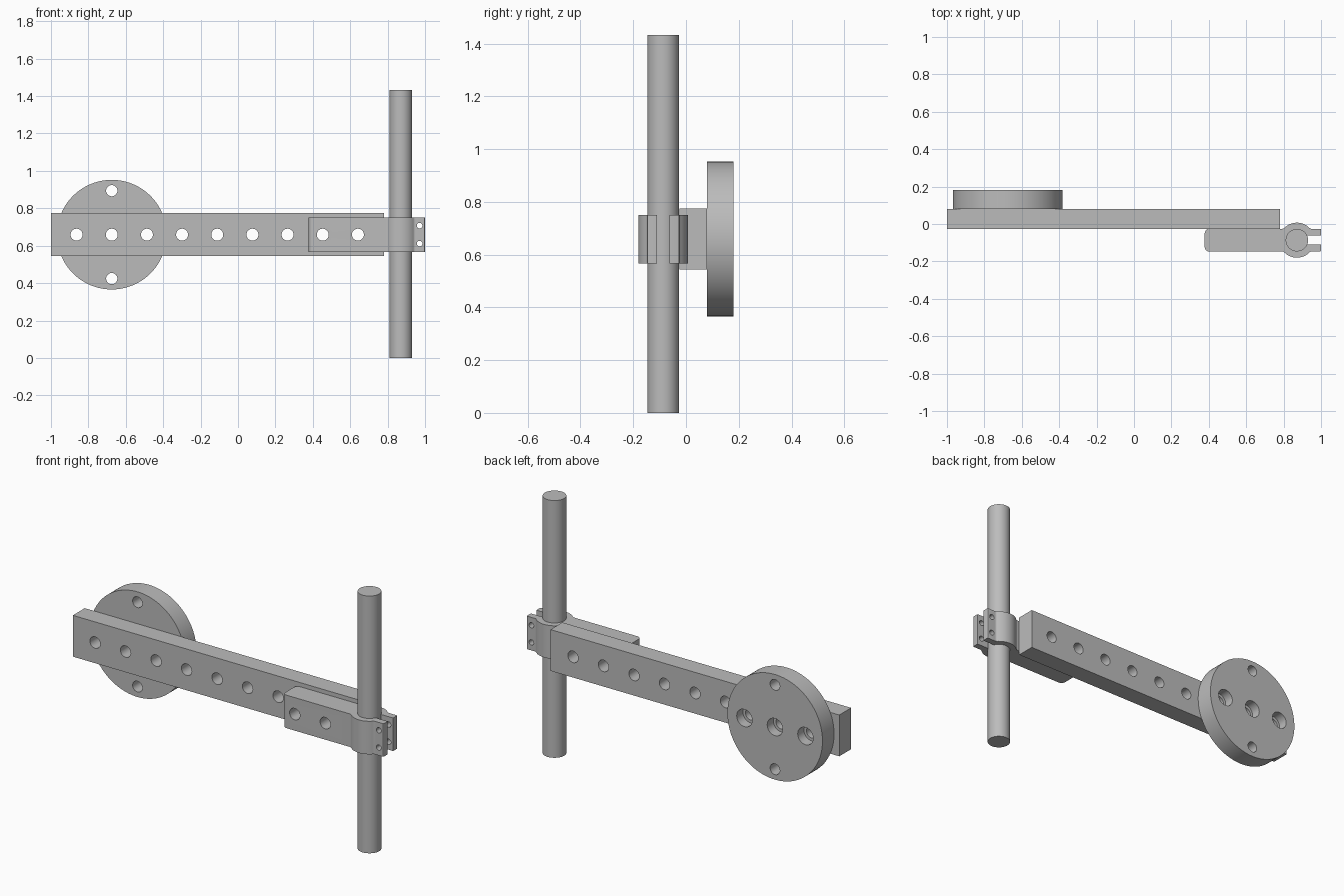
import bpy
import bmesh
from math import sin, cos, pi, sqrt, atan2, radians
from mathutils import Matrix, Vector

if "Cube" in bpy.data.objects:
    bpy.data.objects.remove(bpy.data.objects["Cube"], do_unlink=True)

grey = bpy.data.materials.new("machined grey")
grey.use_nodes = True
grey.diffuse_color = (0.5, 0.5, 0.5, 1)
grey.node_tree.nodes["Principled BSDF"].inputs["Base Color"].default_value = (0.5, 0.5, 0.5, 1)

AXIS_Z = 0.659                                  # height of the arm's centre line
HOLES = [-0.863 + 0.188 * i for i in range(9)]  # hole pitch along the arm
BAR_FRONT, BAR_BACK, DISC_BACK = -0.0255, 0.079, 0.181
ROD_X, ROD_Y, ROD_R = 0.871, -0.0865, 0.06


def to_object(name, bm):
    bmesh.ops.recalc_face_normals(bm, faces=bm.faces)
    mesh = bpy.data.meshes.new(name)
    bm.to_mesh(mesh)
    bm.free()
    mesh.materials.append(grey)
    obj = bpy.data.objects.new(name, mesh)
    bpy.context.collection.objects.link(obj)
    return obj


def add_cylinder(bm, x, z, radius, y0, y1, sides=32):
    """Cylinder lying along y."""
    place = Matrix.Translation((x, (y0 + y1) / 2, z)) @ Matrix.Rotation(pi / 2, 4, "X")
    bmesh.ops.create_cone(bm, cap_ends=True, segments=sides, radius1=radius,
                          radius2=radius, depth=y1 - y0, matrix=place)


def activate(obj):
    bpy.ops.object.select_all(action="DESELECT")
    obj.select_set(True)
    bpy.context.view_layer.objects.active = obj


def drill(obj, spots, radius, y0=-0.5, y1=0.5):
    bm = bmesh.new()
    for x, z in spots:
        add_cylinder(bm, x, z, radius, y0, y1)
    cutter = to_object("drill_helper", bm)
    cutter.hide_render = True
    mod = obj.modifiers.new("holes", "BOOLEAN")
    mod.operation, mod.solver, mod.object = "DIFFERENCE", "EXACT", cutter
    activate(obj)
    bpy.ops.object.modifier_apply(modifier=mod.name)
    bpy.data.objects.remove(cutter, do_unlink=True)


def smooth(obj):
    activate(obj)
    bpy.ops.object.shade_smooth_by_angle(angle=radians(30))


def arc(cx, cy, r, a0, a1, n):
    return [(cx + r * cos(a0 + (a1 - a0) * i / n), cy + r * sin(a0 + (a1 - a0) * i / n))
            for i in range(n + 1)]


# Long arm bar with its row of holes
bm = bmesh.new()
size = Vector((1.78, BAR_BACK - BAR_FRONT, 0.23))
bmesh.ops.create_cube(bm, size=1, matrix=Matrix.Translation(
    (-0.11, (BAR_BACK + BAR_FRONT) / 2, AXIS_Z)) @ Matrix.Diagonal(size.to_4d()))
bar = to_object("arm_bar", bm)
drill(bar, [(x, AXIS_Z) for x in HOLES], 0.032)
smooth(bar)

# Round mounting disc: outer through holes, three counterbored holes
bm = bmesh.new()
add_cylinder(bm, HOLES[1], AXIS_Z, 0.293, BAR_BACK, DISC_BACK, 96)
disc = to_object("mounting_disc", bm)
drill(disc, [(HOLES[1], AXIS_Z + s * 0.235) for s in (1, -1)], 0.03)
drill(disc, [(x, AXIS_Z) for x in HOLES[:3]], 0.032)
drill(disc, [(x, AXIS_Z) for x in HOLES[:3]], 0.048, DISC_BACK - 0.055, 0.5)
smooth(disc)

# Split clamp: half outline around the rod axis, mirrored, then extruded upward
HALF, RING, FILLET, GAP = 0.061, 0.0935, 0.015, 0.024
LEFT, TIP, CORNER = 0.378 - ROD_X, 1 - ROD_X, 0.025
fy = HALF + FILLET
fx = sqrt((RING + FILLET) ** 2 - fy ** 2)
lean = atan2(fy, fx)
gap_angle = atan2(GAP, sqrt(ROD_R ** 2 - GAP ** 2))
half = arc(LEFT + CORNER, HALF - CORNER, CORNER, pi, pi / 2, 6)
half += arc(-fx, fy, FILLET, -pi / 2, -lean, 6)
half += arc(0, 0, RING, pi - lean, lean, 24)[1:-1]
half += arc(fx, fy, FILLET, lean - pi, -pi / 2, 6)
half += arc(TIP - 0.006, HALF - 0.006, 0.006, pi / 2, 0, 3)
half += [(TIP, GAP)]
half += arc(0, 0, ROD_R, gap_angle, pi, 28)
outline = half + [(x, -y) for x, y in reversed(half[:-1])]

bm = bmesh.new()
base = bm.faces.new([bm.verts.new((ROD_X + x, ROD_Y + y, AXIS_Z - 0.092)) for x, y in outline])
top = bmesh.ops.extrude_face_region(bm, geom=[base])["geom"]
bmesh.ops.translate(bm, vec=(0, 0, 0.184),
                    verts=[v for v in top if isinstance(v, bmesh.types.BMVert)])
clamp = to_object("rod_clamp", bm)
drill(clamp, [(x, AXIS_Z) for x in HOLES[7:]], 0.032)
drill(clamp, [(0.971, AXIS_Z + s * 0.048) for s in (1, -1)], 0.015)
smooth(clamp)

# Upright rod
bm = bmesh.new()
bmesh.ops.create_cone(bm, cap_ends=True, segments=64, radius1=ROD_R, radius2=ROD_R,
                      depth=1.433, matrix=Matrix.Translation((ROD_X, ROD_Y, 1.433 / 2)))
smooth(to_object("upright_rod", bm))
